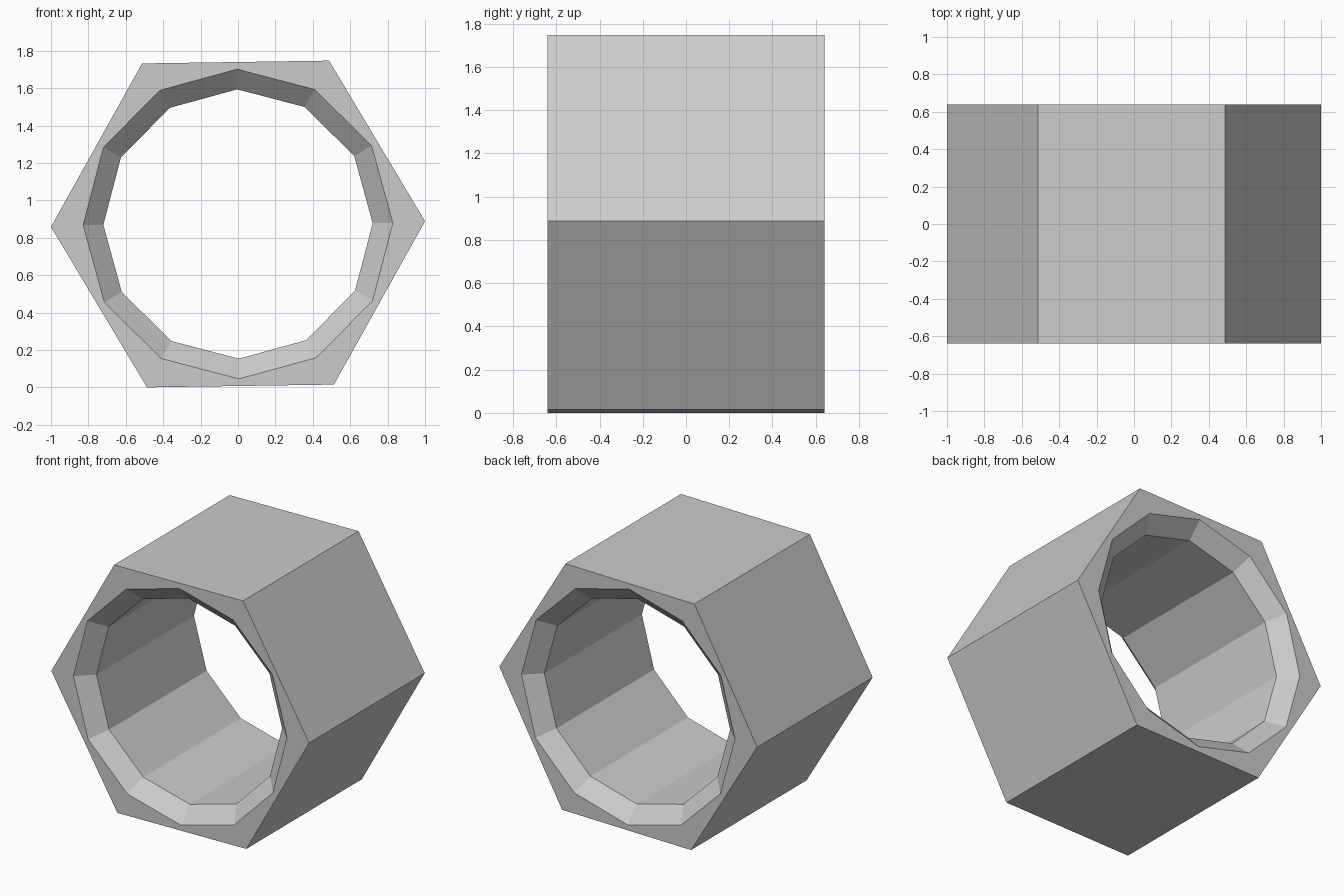
import bpy, bmesh
from math import sin, cos, pi, radians

if "Cube" in bpy.data.objects:
    bpy.data.objects.remove(bpy.data.objects["Cube"])

HALF = 0.64       # half depth along y
CHAMFER = 0.10    # depth of the bevel at each mouth of the hole
TILT = radians(0.86)
CZ = sin(pi / 3 + TILT)   # rests the lowest corner on z = 0

bm = bmesh.new()


def ring(sides, radius, y, turn):
    return [bm.verts.new((radius * cos(turn + 2 * pi * i / sides), y,
                          CZ + radius * sin(turn + 2 * pi * i / sides)))
            for i in range(sides)]


def skin(a, b):
    n = len(a)
    for i in range(n):
        j = (i + 1) % n
        bm.faces.new((a[i], a[j], b[j], b[i]))


# Outer hexagon
hexes = [ring(6, 1.0, y, TILT) for y in (-HALF, HALF)]
skin(*hexes)

# Twelve-sided bore, flared at both mouths
bore = [ring(12, r, y, radians(0.35)) for r, y in (
    (0.828, -HALF), (0.72, -HALF + CHAMFER),
    (0.72, HALF - CHAMFER), (0.828, HALF))]
for a, b in zip(bore, bore[1:]):
    skin(a, b)

# Flat end faces between hexagon and bore
for h, r in ((hexes[0], bore[0]), (hexes[1], bore[-1])):
    for i in range(6):
        bm.faces.new((h[i], h[(i + 1) % 6], r[(2 * i + 2) % 12],
                      r[2 * i + 1], r[2 * i]))

bmesh.ops.recalc_face_normals(bm, faces=bm.faces)
mesh = bpy.data.meshes.new("hex_nut")
bm.to_mesh(mesh)
bm.free()
bpy.context.collection.objects.link(bpy.data.objects.new("hex_nut", mesh))
